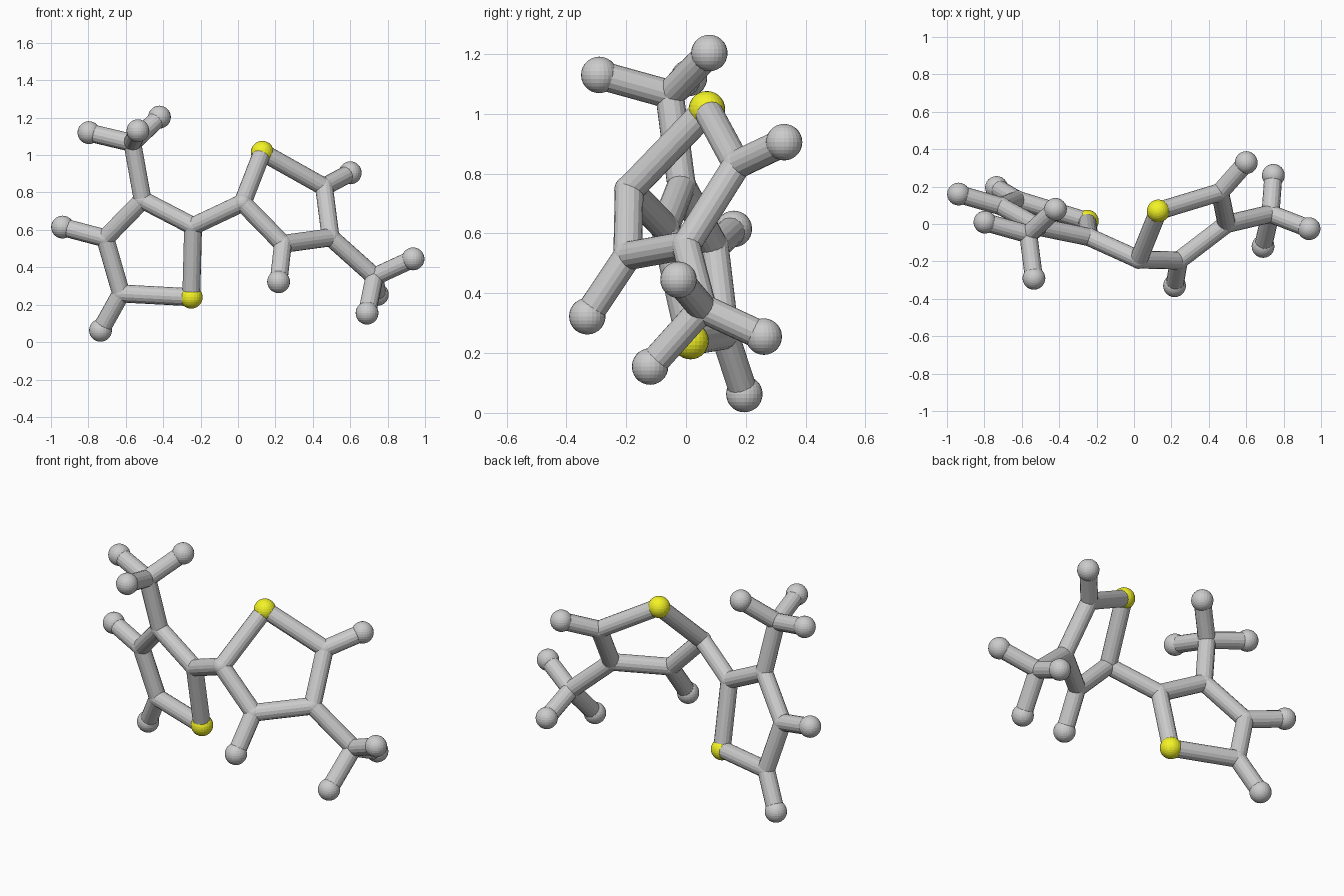
import bpy
from mathutils import Vector

if "Cube" in bpy.data.objects:
    bpy.data.objects.remove(bpy.data.objects["Cube"])

BOND_R, JOINT_R, BALL_R = 0.048, 0.05, 0.061

# Atom centres: S = sulphur, C = carbon joint, M = methyl carbon, H = hydrogen
atoms = {
    # left ring
    "S1": (-0.25, 0.015, 0.24), "C1": (-0.24, -0.07, 0.62),
    "C6": (-0.51, -0.015, 0.76), "C7": (-0.71, 0.095, 0.555),
    "C8": (-0.625, 0.13, 0.26),
    "H7": (-0.938, 0.16, 0.615), "H8": (-0.735, 0.195, 0.063),
    "M1": (-0.565, -0.055, 1.065),
    "H11": (-0.797, 0.01, 1.12), "H12": (-0.42, 0.078, 1.203),
    "H13": (-0.535, -0.29, 1.13),
    # right ring
    "S2": (0.13, 0.07, 1.015), "C2": (0.025, -0.19, 0.745),
    "C3": (0.24, -0.195, 0.525), "C4": (0.495, 0.0, 0.56),
    "C5": (0.46, 0.17, 0.83),
    "H3": (0.217, -0.33, 0.323), "H5": (0.60, 0.328, 0.905),
    "M2": (0.73, 0.055, 0.35),
    "H21": (0.936, -0.025, 0.445), "H22": (0.69, -0.12, 0.155),
    "H23": (0.745, 0.26, 0.255),
}
bonds = """C1-S1 S1-C8 C8-C7 C7-C6 C6-C1 C7-H7 C8-H8 C6-M1 M1-H11 M1-H12 M1-H13
C1-C2 C2-S2 S2-C5 C5-C4 C4-C3 C3-C2 C3-H3 C5-H5 C4-M2 M2-H21 M2-H22 M2-H23""".split()

kinds = {"S": ("sulphur_ball", BALL_R), "H": ("hydrogen_ball", BALL_R),
         "C": ("carbon_joint", JOINT_R), "M": ("methyl_joint", JOINT_R)}

yellow = bpy.data.materials.new("yellow")
yellow.diffuse_color = (0.9, 0.9, 0.02, 1)
yellow.use_nodes = True
yellow.node_tree.nodes["Principled BSDF"].inputs["Base Color"].default_value = yellow.diffuse_color

# Balls and joints
for key, pos in atoms.items():
    name, radius = kinds[key[0]]
    bpy.ops.mesh.primitive_uv_sphere_add(segments=24, ring_count=14,
                                         radius=radius, location=pos)
    ball = bpy.context.object
    ball.name = f"{name}_{key[1:]}"
    if key[0] == "S":
        ball.data.materials.append(yellow)

# Bond rods
for bond in bonds:
    a, b = (Vector(atoms[k]) for k in bond.split("-"))
    axis = b - a
    bpy.ops.mesh.primitive_cylinder_add(vertices=16, radius=BOND_R,
                                        depth=axis.length, location=(a + b) / 2)
    rod = bpy.context.object
    rod.name = "bond_rod_" + bond.lower().replace("-", "_")
    rod.rotation_euler = axis.to_track_quat("Z", "Y").to_euler()
